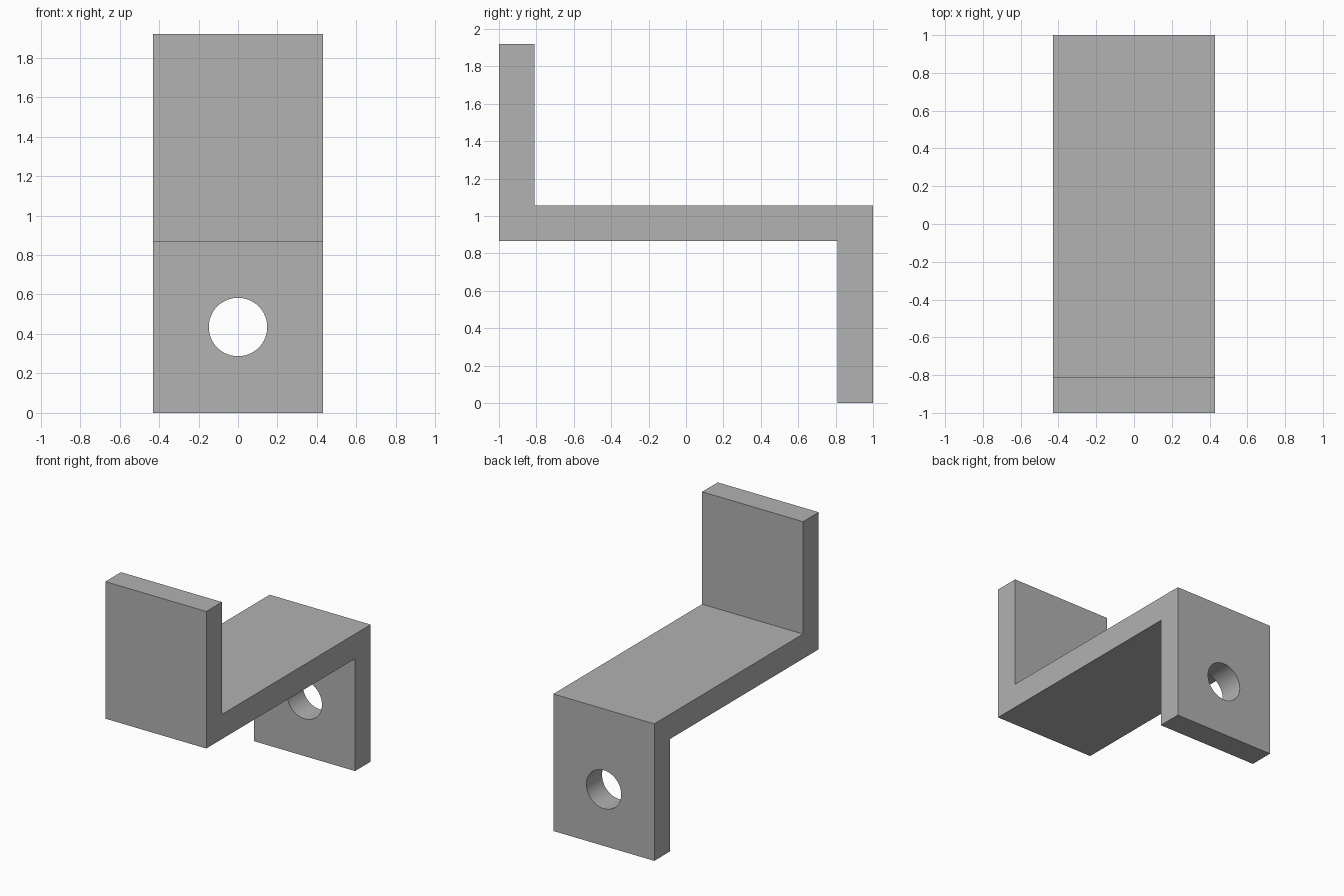
import bpy, bmesh, math
from mathutils import Vector

cube = bpy.data.objects.get("Cube")
if cube:
    bpy.data.objects.remove(cube, do_unlink=True)

HALF_WIDTH = 0.43
THICK = 0.19
LOW, TOP, HEIGHT = 0.865, 1.055, 1.92
HOLE_Z, HOLE_RADIUS = 0.435, 0.148

# Plain grey metal
grey = bpy.data.materials.new("grey_metal")
grey.use_nodes = True
colour = (0.445, 0.445, 0.445, 1)
grey.diffuse_color = colour
grey.node_tree.nodes["Principled BSDF"].inputs["Base Color"].default_value = colour

# Z-shaped side profile (y, z), extruded across the width
profile = [(-1, LOW), (1 - THICK, LOW), (1 - THICK, 0), (1, 0),
           (1, TOP), (THICK - 1, TOP), (THICK - 1, HEIGHT), (-1, HEIGHT)]
bm = bmesh.new()
side = bm.faces.new([bm.verts.new((-HALF_WIDTH, y, z)) for y, z in profile])
extruded = bmesh.ops.extrude_face_region(bm, geom=[side])["geom"]
bmesh.ops.translate(bm, vec=Vector((2 * HALF_WIDTH, 0, 0)),
                    verts=[v for v in extruded if isinstance(v, bmesh.types.BMVert)])
bmesh.ops.recalc_face_normals(bm, faces=bm.faces)
mesh = bpy.data.meshes.new("z_bracket")
bm.to_mesh(mesh)
bm.free()
mesh.materials.append(grey)
bracket = bpy.data.objects.new("z_bracket", mesh)
bpy.context.collection.objects.link(bracket)

# Round bolt hole through the lower flange
bpy.ops.mesh.primitive_cylinder_add(vertices=64, radius=HOLE_RADIUS, depth=3 * THICK,
                                    location=(0, 1 - THICK / 2, HOLE_Z),
                                    rotation=(math.pi / 2, 0, 0))
cutter = bpy.context.object
cutter.name = "hole_cutter"
cutter.hide_render = True
cutter.data.materials.append(grey)

cut = bracket.modifiers.new("bolt_hole", "BOOLEAN")
cut.operation = "DIFFERENCE"
cut.solver = "EXACT"
cut.object = cutter

bpy.ops.object.select_all(action="DESELECT")
bracket.select_set(True)
bpy.context.view_layer.objects.active = bracket
bpy.ops.object.modifier_apply(modifier=cut.name)
bpy.data.objects.remove(cutter, do_unlink=True)

# Smooth hole wall, crisp bracket edges
bpy.ops.object.shade_smooth_by_angle(angle=math.radians(30))
